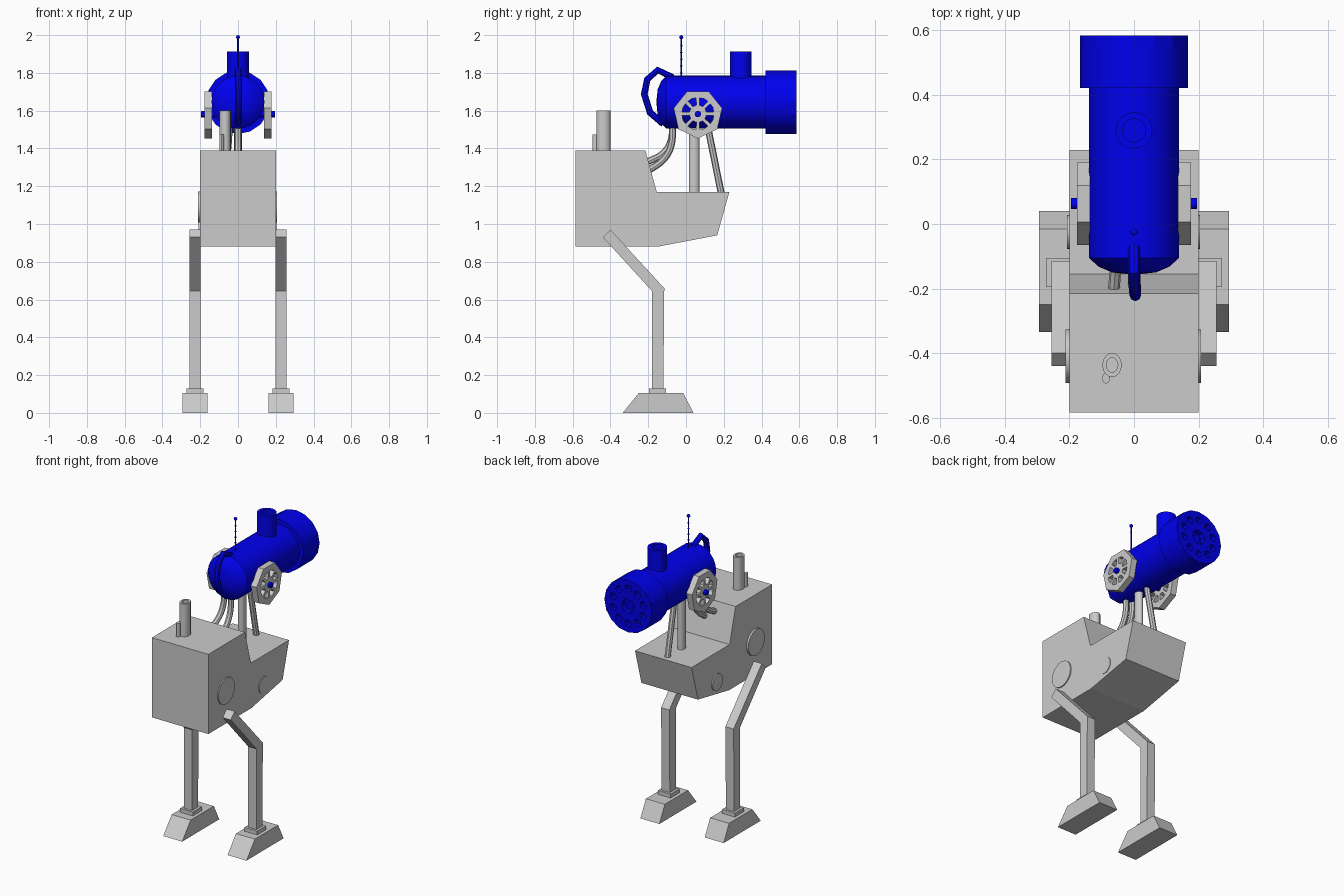
import bpy, bmesh
from math import pi, sin, cos, radians
from mathutils import Matrix

if "Cube" in bpy.data.objects:
    bpy.data.objects.remove(bpy.data.objects["Cube"])

blue = bpy.data.materials.new("blue_paint")
blue.diffuse_color = (0.0, 0.0, 0.85, 1)
blue.use_nodes = True
blue.node_tree.nodes["Principled BSDF"].inputs["Base Color"].default_value = blue.diffuse_color

# Axis frames: local z becomes the named world axis
FRAMES = {
    "X": Matrix(((0, 0, 1), (1, 0, 0), (0, 1, 0))).to_4x4(),   # profile (y, z)
    "Y": Matrix(((0, 1, 0), (0, 0, 1), (1, 0, 0))).to_4x4(),   # profile (z, x)
    "Z": Matrix.Identity(4),
}


def finish(name, bm, mat=None, smooth=False):
    bmesh.ops.remove_doubles(bm, verts=bm.verts, dist=1e-5)
    bmesh.ops.recalc_face_normals(bm, faces=bm.faces)
    me = bpy.data.meshes.new(name)
    bm.to_mesh(me)
    bm.free()
    ob = bpy.data.objects.new(name, me)
    bpy.context.collection.objects.link(ob)
    if mat:
        me.materials.append(mat)
    for p in me.polygons:
        p.use_smooth = False
    if smooth:
        bpy.ops.object.select_all(action='DESELECT')
        ob.select_set(True)
        bpy.context.view_layer.objects.active = ob
        bpy.ops.object.shade_smooth_by_angle(angle=radians(35))
    return ob


def from_curve(name, cu, matrix, mat, smooth):
    tmp = bpy.data.objects.new("tmp", cu)
    bpy.context.collection.objects.link(tmp)
    dg = bpy.context.evaluated_depsgraph_get()
    me = bpy.data.meshes.new_from_object(tmp.evaluated_get(dg))
    bpy.data.objects.remove(tmp)
    bm = bmesh.new()
    bm.from_mesh(me)
    bpy.data.meshes.remove(me)
    bpy.data.curves.remove(cu)
    bm.transform(matrix)
    return finish(name, bm, mat, smooth)


def plate(name, loops, lo, hi, axis="X", at=(0, 0, 0), mat=None, smooth=False):
    """Outline (with optional hole outlines) extruded along an axis from lo to hi."""
    cu = bpy.data.curves.new(name, 'CURVE')
    cu.dimensions = '2D'
    cu.fill_mode = 'BOTH'
    cu.extrude = abs(hi - lo) / 2
    for loop in loops:
        sp = cu.splines.new('POLY')
        sp.points.add(len(loop) - 1)
        for p, (a, b) in zip(sp.points, loop):
            p.co = (a, b, 0, 1)
        sp.use_cyclic_u = True
    m = Matrix.Translation(at) @ FRAMES[axis] @ Matrix.Translation((0, 0, (lo + hi) / 2))
    return from_curve(name, cu, m, mat, smooth)


def pipe(name, pts, r, mat=None, bezier=True):
    cu = bpy.data.curves.new(name, 'CURVE')
    cu.dimensions = '3D'
    cu.bevel_depth = r
    cu.bevel_resolution = 2
    cu.use_fill_caps = True
    cu.resolution_u = 4
    sp = cu.splines.new('BEZIER' if bezier else 'POLY')
    if bezier:
        sp.bezier_points.add(len(pts) - 1)
        for p, co in zip(sp.bezier_points, pts):
            p.co = co
            p.handle_left_type = p.handle_right_type = 'AUTO'
    else:
        sp.points.add(len(pts) - 1)
        for p, co in zip(sp.points, pts):
            p.co = (*co, 1)
    return from_curve(name, cu, Matrix.Identity(4), mat, True)


def lathe(name, prof, n, axis="Z", at=(0, 0, 0), scale=(1, 1, 1), mat=None):
    """Revolve (radius, height) points; a zero radius closes the end."""
    bm = bmesh.new()
    rings = [[bm.verts.new((r * cos(2 * pi * i / n), r * sin(2 * pi * i / n), h))
              for i in range(n)] for r, h in prof if r > 0]
    for a, b in zip(rings, rings[1:]):
        for i in range(n):
            bm.faces.new((a[i], a[(i + 1) % n], b[(i + 1) % n], b[i]))
    for ring in (rings[0], rings[-1]):
        bm.faces.new(ring)
    bm.transform(Matrix.Translation(at) @ Matrix.Diagonal((*scale, 1)) @ FRAMES[axis])
    return finish(name, bm, mat, True)


def circle(r, n, c=(0, 0), start=0.0):
    return [(c[0] + r * cos(start + 2 * pi * i / n), c[1] + r * sin(start + 2 * pi * i / n))
            for i in range(n)]


# Hull
plate("hull", [[(-.585, .88), (-.585, 1.39), (-.215, 1.39), (-.155, 1.17),
                (.23, 1.17), (.165, .94), (-.15, .88)]], -.2, .2)

# Legs, feet and side discs, both sides
for s, side in ((1, "right"), (-1, "left")):
    c = (s * .2275, 0, 0)
    plate(side + "_leg", [[(-.44, .93), (-.40, .97), (-.115, .66), (-.12, .12),
                           (-.18, .12), (-.18, .645)]], -.029, .029, at=c)
    plate(side + "_ankle", [[(-.195, .10), (-.195, .13), (-.105, .13), (-.105, .10)]],
          -.045, .045, at=c)
    plate(side + "_foot", [[(-.335, 0), (-.25, .105), (-.015, .105), (.04, 0)]],
          -.067, .067, at=c)
    plate(side + "_hip_disc", [circle(.083, 24)], -.012, .007,
          at=(s * .2, -.41, 1.09), smooth=True)
    plate(side + "_small_disc", [circle(.053, 20)], -.008, .004,
          at=(s * .2, -.025, .98), smooth=True)

# Exhaust stacks on the hull
lathe("exhaust_stack", [(.03, 1.38), (.03, 1.6), (.018, 1.6), (.018, 1.54)], 16,
      at=(-.068, -.437, 0), scale=(1, 1.25, 1))
lathe("small_exhaust", [(.012, 1.38), (.012, 1.475)], 12,
      at=(-.087, -.478, 0), scale=(1, 1.4, 1))

# Posts and hoses carrying the cannon
lathe("support_post", [(.022, 1.16), (.022, 1.53)], 14, at=(0, .043, 0), scale=(1, 1.3, 1))
pipe("support_strut", [(0, .187, 1.16), (0, .112, 1.53)], .018, bezier=False)
pipe("upper_hose", [(-.062, -.20, 1.33), (-.056, -.12, 1.375), (-.05, -.08, 1.44),
                    (-.045, -.072, 1.54)], .018)
pipe("lower_hose", [(0, -.195, 1.285), (0, -.12, 1.34), (0, -.08, 1.41),
                    (0, -.07, 1.53)], .018)

# Cannon barrel with domed rear
AX = (0, 0, 1.645)
lathe("barrel", [(.02, -.155), (.068, -.15), (.11, -.132), (.14, -.105), (.14, .43)],
      24, "Y", AX, mat=blue)

# Muzzle drum with pierced front plate
lathe("muzzle_drum", [(.168, .422), (.168, .55)], 16, "Y", AX, mat=blue)
holes = [circle(.023, 8, (.112 * cos(2 * pi * i / 10), .112 * sin(2 * pi * i / 10)))
         for i in range(10)]
plate("muzzle_plate", [circle(.168, 16), circle(.045, 10)] + holes, .55, .585, "Y", AX, blue)
lathe("muzzle_core", [(.025, .545), (.025, .565)], 8, "Y", AX, mat=blue)

# Sight tube on top
lathe("sight_tube", [(.057, 1.75), (.057, 1.913), (.036, 1.913), (.036, 1.82)], 20,
      at=(0, .29, 0), mat=blue)

# Rear handle
pipe("rear_handle", [(0, -.07, 1.775), (0, -.15, 1.815), (.002, -.205, 1.765),
                     (.004, -.221, 1.687), (.003, -.19, 1.59), (0, -.12, 1.53)],
     .018, blue, bezier=False)

# Antenna with beads
pipe("antenna_rod", [(0, -.025, 1.77), (0, -.025, 1.99)], .004, blue, bezier=False)
for i in range(6):
    z, r = (1.989, .011) if i == 5 else (1.80 + i * .036, .006)
    bm = bmesh.new()
    bmesh.ops.create_uvsphere(bm, u_segments=10, v_segments=6, radius=r,
                              matrix=Matrix.Translation((0, -.025, z)))
    finish("antenna_bead_%d" % i, bm, blue, True)

# Seven-sided elevation wheels with cut windows, on a through axle
windows = []
for k in range(8):
    a0, a1 = 2 * pi * k / 8 + .18, 2 * pi * (k + 1) / 8 - .18
    am = (a0 + a1) / 2
    windows.append([(r * cos(a), r * sin(a)) for r, a in
                    ((.046, a0), (.084, a0 - .07), (.086, am), (.084, a1 + .07), (.046, a1))])
for s, side in ((1, "right"), (-1, "left")):
    plate(side + "_wheel", [circle(.1315, 7, start=-pi / 2)] + windows, -.02, .02,
          at=(s * .157, .063, 1.584))
lathe("wheel_axle", [(.017, -.195), (.017, .195)], 12, "X", (0, .063, 1.582), mat=blue)
